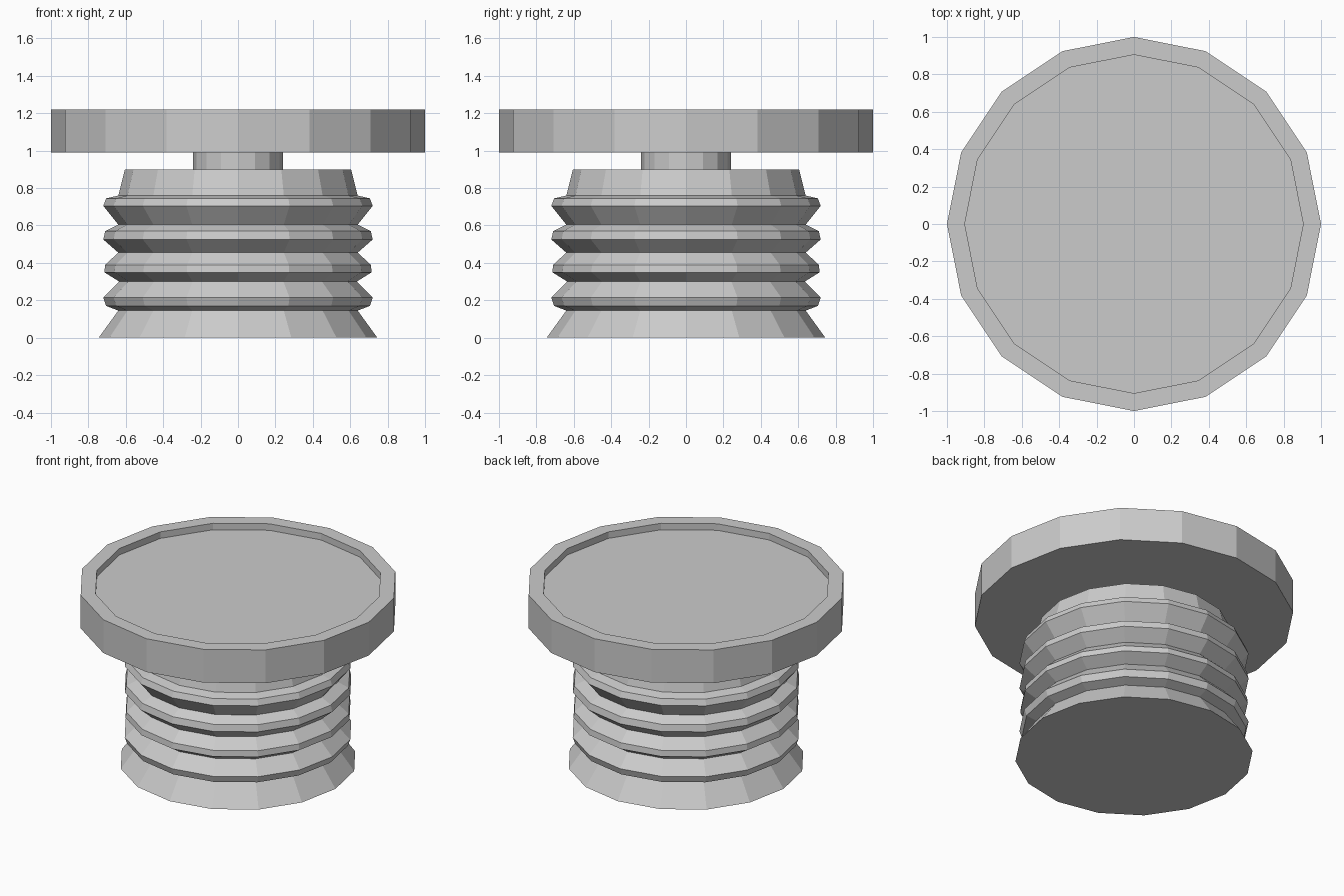
import bpy
import bmesh
from math import cos, sin, tau

SIDES = 16

cube = bpy.data.objects.get("Cube")
if cube:
    bpy.data.objects.remove(cube, do_unlink=True)

grey = bpy.data.materials.new("plain grey")
grey.use_nodes = True
grey.diffuse_color = (0.6, 0.6, 0.6, 1)
grey.node_tree.nodes["Principled BSDF"].inputs["Base Color"].default_value = (0.6, 0.6, 0.6, 1)


def lathe(name, profile):
    """Turn a (radius, height) profile, listed bottom to top, into a capped faceted solid."""
    bm = bmesh.new()
    rings = [
        [bm.verts.new((r * cos(tau * i / SIDES), r * sin(tau * i / SIDES), z)) for i in range(SIDES)]
        for r, z in profile
    ]
    for low, high in zip(rings, rings[1:]):
        for i in range(SIDES):
            j = (i + 1) % SIDES
            bm.faces.new((low[i], low[j], high[j], high[i]))
    bm.faces.new(reversed(rings[0]))
    bm.faces.new(rings[-1])
    mesh = bpy.data.meshes.new(name)
    bm.to_mesh(mesh)
    bm.free()
    mesh.materials.append(grey)
    obj = bpy.data.objects.new(name, mesh)
    bpy.context.collection.objects.link(obj)
    return obj


# Ridged body: flared foot, four ridges and a tapered shoulder
lathe("ridged_body", [
    (0.745, 0), (0.64, 0.145),
    (0.705, 0.17), (0.72, 0.215), (0.635, 0.3),
    (0.715, 0.35), (0.71, 0.39), (0.64, 0.455),
    (0.72, 0.525), (0.71, 0.57), (0.64, 0.605),
    (0.72, 0.705), (0.705, 0.745), (0.64, 0.76),
    (0.605, 0.9),
])

# Narrow stem between body and cap
lathe("stem", [(0.24, 0.89), (0.24, 1.0)])

# Wide cap with a shallow recess inside its rim
lathe("cap", [(1, 0.99), (1, 1.22), (0.905, 1.22), (0.905, 1.175)])
